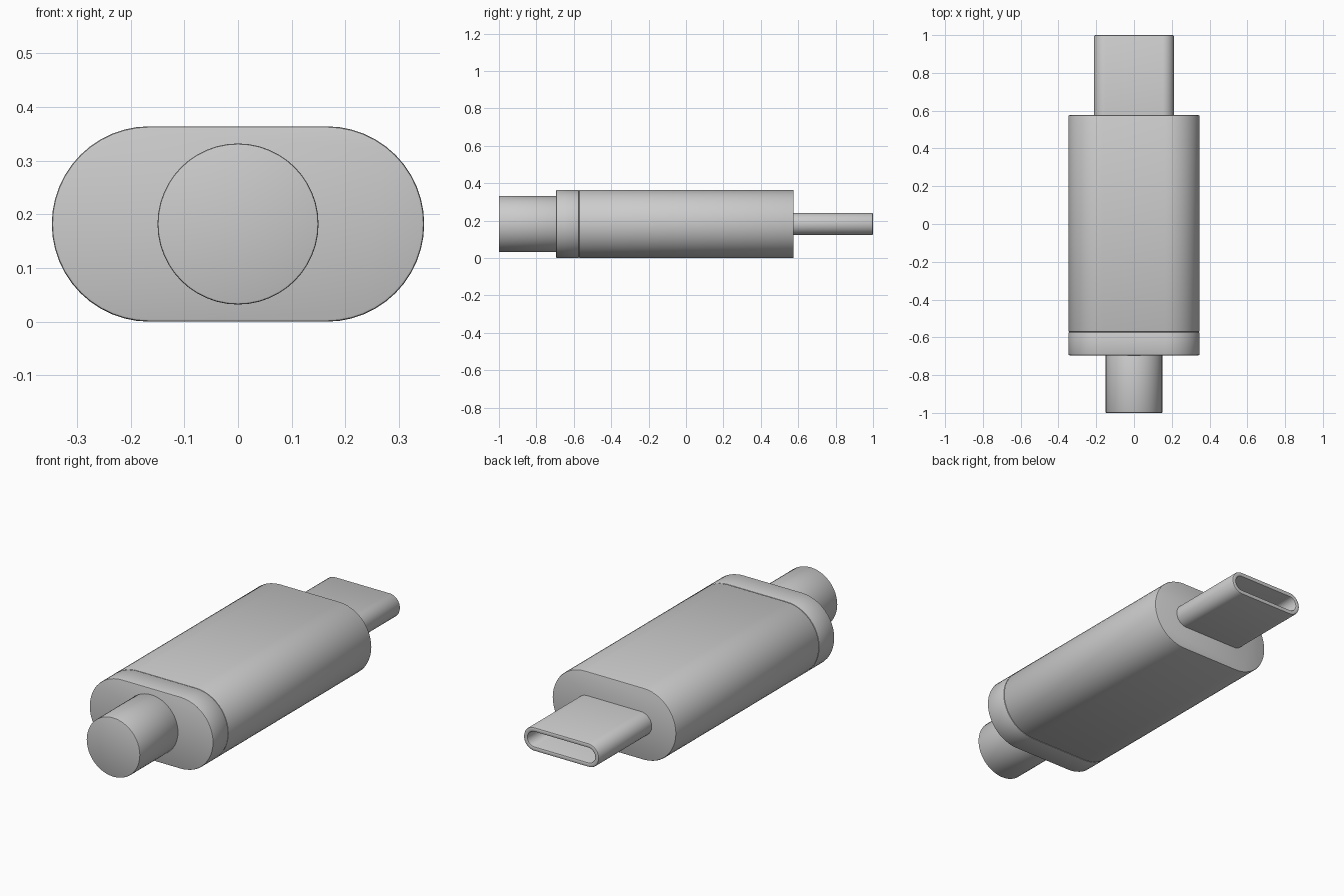
import bpy, bmesh, math

if "Cube" in bpy.data.objects:
    bpy.data.objects.remove(bpy.data.objects["Cube"])

CZ = 0.182  # height of the common axis


def stadium(half_w, r, n=24):
    """Rounded-end outline in x/z, centred on the axis."""
    pts = []
    for side, start in ((1, -90), (-1, 90)):
        for i in range(n + 1):
            a = math.radians(start + 180 * i / n)
            pts.append((side * (half_w - r) + r * math.cos(a), CZ + r * math.sin(a)))
    return pts


def loft(name, half_w, r, stations):
    """Skin outlines along y; each station is (y, inset). Both ends are capped."""
    bm = bmesh.new()
    rings = []
    for y, inset in stations:
        rings.append([bm.verts.new((x, y, z))
                      for x, z in stadium(half_w - inset, r - inset)])
    for a, b in zip(rings, rings[1:]):
        for i in range(len(a)):
            j = (i + 1) % len(a)
            bm.faces.new((a[i], a[j], b[j], b[i]))
    bm.faces.new(rings[0])
    bm.faces.new(rings[-1])
    bmesh.ops.remove_doubles(bm, verts=bm.verts, dist=1e-5)
    bmesh.ops.recalc_face_normals(bm, faces=bm.faces)
    mesh = bpy.data.meshes.new(name)
    bm.to_mesh(mesh)
    bm.free()
    ob = bpy.data.objects.new(name, mesh)
    bpy.context.collection.objects.link(ob)
    bpy.context.view_layer.objects.active = ob
    bpy.ops.object.select_all(action='DESELECT')
    ob.select_set(True)
    bpy.ops.object.shade_smooth_by_angle(angle=math.radians(30))
    return ob


def softened(y0, y1, b):
    """Stations for a plain length with small rounded rims."""
    return [(y0, b), (y0 + 0.3 * b, 0.3 * b), (y0 + b, 0),
            (y1 - b, 0), (y1 - 0.3 * b, 0.3 * b), (y1, b)]


# Main housing and rear collar, with a fine seam between them
loft("housing", 0.347, 0.182, softened(-0.572, 0.576, 0.006))
loft("rear_collar", 0.347, 0.182, softened(-0.695, -0.572, 0.005))

# Round cable stub
loft("cable_stub", 0.15, 0.15, softened(-1.0, -0.69, 0.004))

# Hollow plug shell: outside, rounded lip, inner wall and floor
loft("plug_shell", 0.211, 0.06, [
    (0.57, 0), (0.994, 0), (0.998, 0.002), (1.0, 0.006),
    (1.0, 0.017), (0.998, 0.021), (0.994, 0.023), (0.60, 0.023)])
